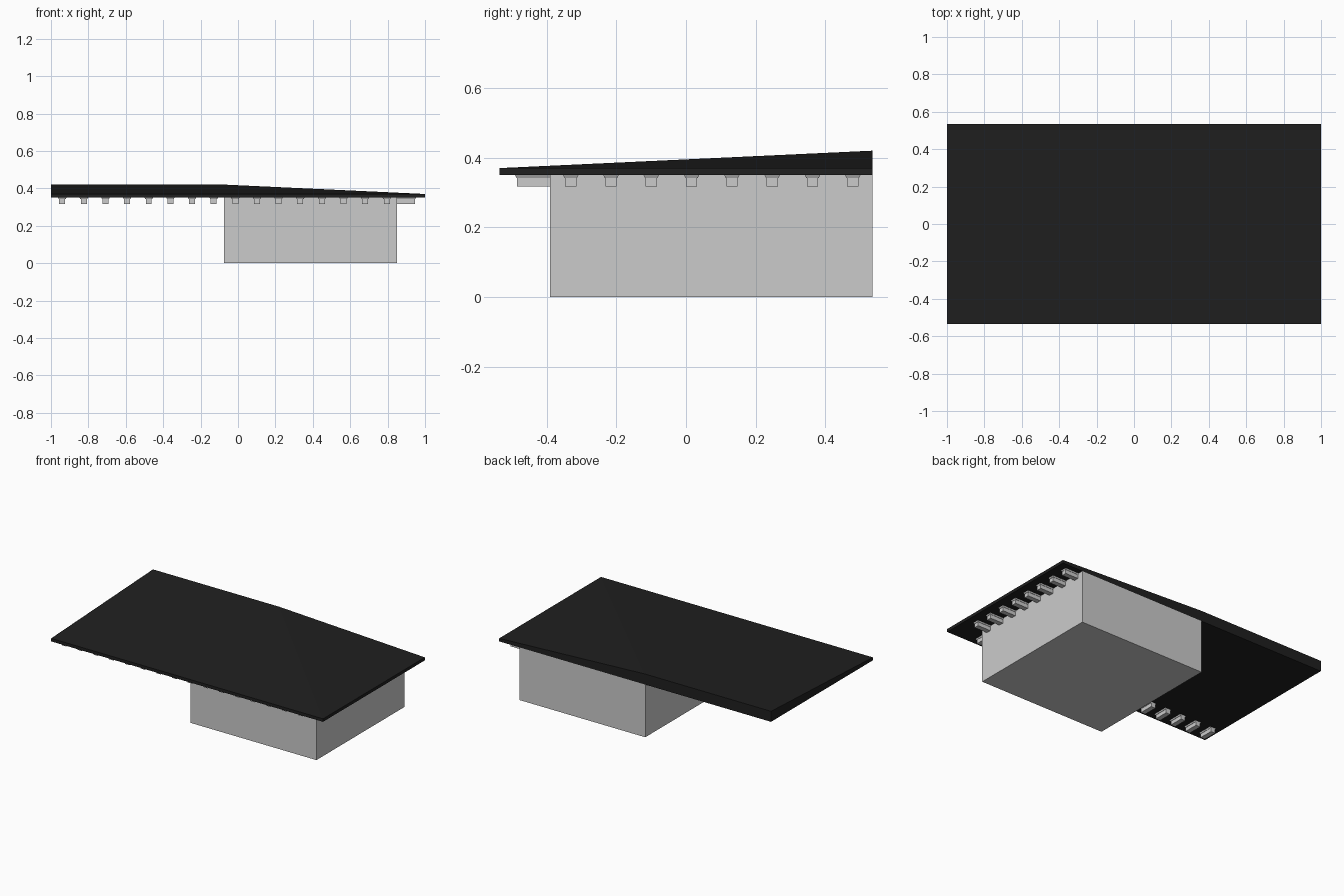
import bpy, bmesh
from mathutils import Matrix, Vector
from math import pi

if "Cube" in bpy.data.objects:
    bpy.data.objects.remove(bpy.data.objects["Cube"])

HX, HY = 1.0, 0.535            # roof half sizes
SOFFIT, EAVE, PEAK = 0.35, 0.37, 0.42


def make_object(name, bm):
    bmesh.ops.recalc_face_normals(bm, faces=bm.faces)
    mesh = bpy.data.meshes.new(name)
    bm.to_mesh(mesh)
    bm.free()
    obj = bpy.data.objects.new(name, mesh)
    bpy.context.collection.objects.link(obj)
    return obj


def add_frustum(bm, low, high, z0, z1, matrix=Matrix()):
    """Block between two (x0, x1, y0, y1) rectangles."""
    def ring(r, z):
        x0, x1, y0, y1 = r
        return [bm.verts.new(matrix @ Vector(p)) for p in
                ((x0, y0, z), (x1, y0, z), (x1, y1, z), (x0, y1, z))]
    a, b = ring(low, z0), ring(high, z1)
    bm.faces.new(a[::-1])
    bm.faces.new(b)
    for i in range(4):
        j = (i + 1) % 4
        bm.faces.new((a[i], a[j], b[j], b[i]))


# Building body
bm = bmesh.new()
body_rect = (-0.075, 0.85, -0.39, HY)
add_frustum(bm, body_rect, body_rect, 0, SOFFIT)
make_object("body", bm)

# Roof slab: shallow front and right slopes meeting on a diagonal hip
bm = bmesh.new()
hip_x = HX - 2 * HY
bottom = [bm.verts.new((x, y, SOFFIT)) for x, y in
          ((-HX, -HY), (HX, -HY), (HX, HY), (hip_x, HY), (-HX, HY))]
fl, fr, br, hip, bl = [bm.verts.new((v.co.x, v.co.y, z)) for v, z in
                       zip(bottom, (EAVE, EAVE, EAVE, PEAK, PEAK))]
top = [fl, fr, br, hip, bl]
bm.faces.new(bottom[::-1])
bm.faces.new((fl, fr, hip, bl))
bm.faces.new((fr, br, hip))
for i in range(5):
    j = (i + 1) % 5
    bm.faces.new((bottom[i], bottom[j], top[j], top[i]))
roof = make_object("roof", bm)
dark = bpy.data.materials.new("dark_roof")
dark.diffuse_color = (0.014, 0.014, 0.014, 1)
dark.use_nodes = True
dark.node_tree.nodes["Principled BSDF"].inputs["Base Color"].default_value = dark.diffuse_color
roof.data.materials.append(dark)


# Eave brackets: a block under a small flared cap, y = 0 at the wall
def add_bracket(bm, matrix):
    block = (-0.016, 0.016, -0.095, 0)
    neck = (-0.018, 0.018, -0.097, 0)
    flare = (-0.022, 0.022, -0.101, 0)
    add_frustum(bm, block, block, 0.317, 0.342, matrix)
    add_frustum(bm, neck, flare, 0.342, SOFFIT, matrix)


STEP = 0.1157
bm = bmesh.new()
for i in range(16):
    add_bracket(bm, Matrix.Translation((-0.94 + i * STEP, -0.39, 0)))
make_object("front_brackets", bm)

bm = bmesh.new()
for i in range(8):
    add_bracket(bm, Matrix.Translation((0.85, -0.331 + i * STEP, 0))
                @ Matrix.Rotation(pi / 2, 4, 'Z'))
make_object("right_brackets", bm)
